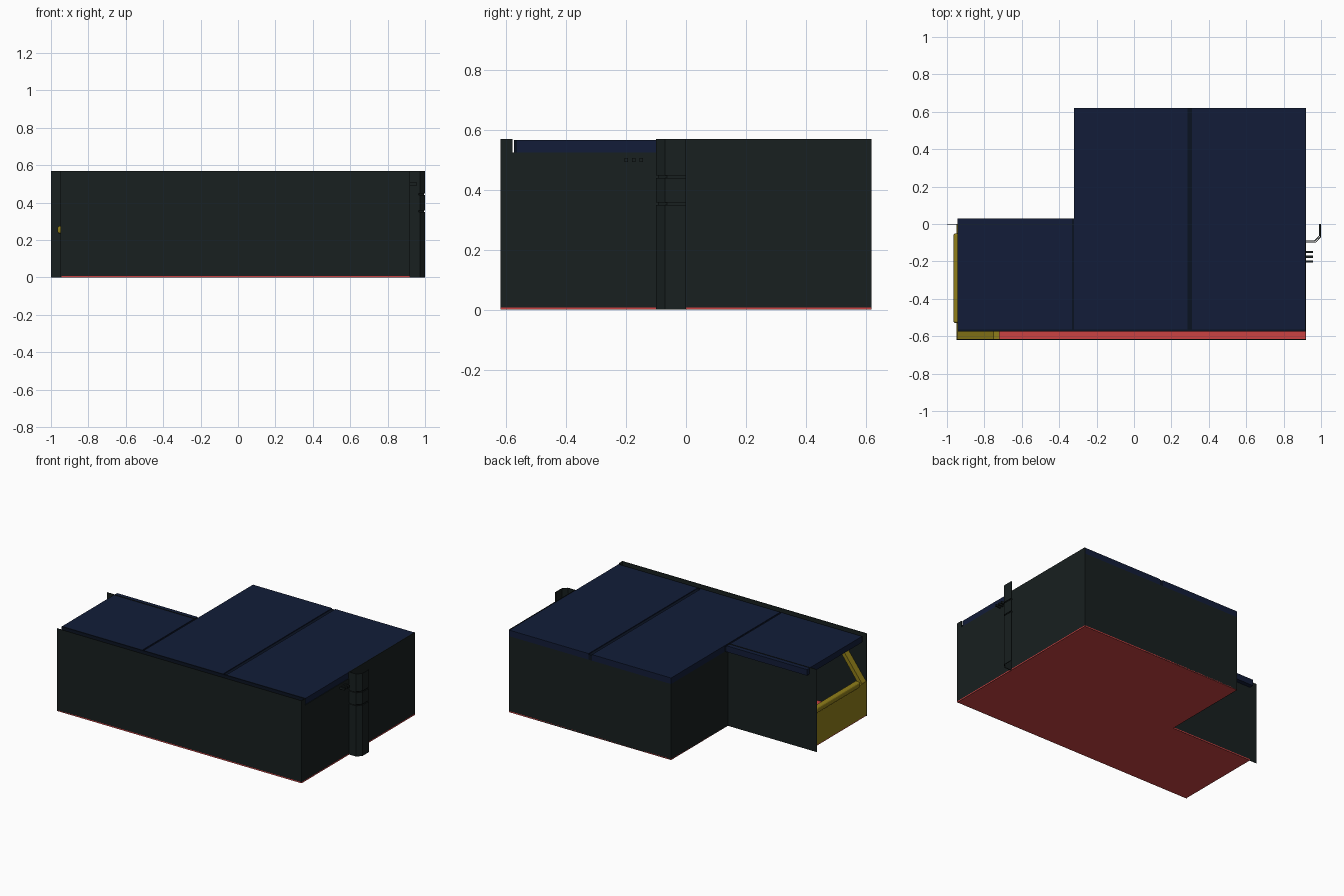
import bpy, bmesh
from mathutils import Vector

if "Cube" in bpy.data.objects:
    bpy.data.objects.remove(bpy.data.objects["Cube"])


def mat(name, rgb):
    m = bpy.data.materials.new(name)
    m.diffuse_color = (*rgb, 1)
    m.use_nodes = True
    m.node_tree.nodes["Principled BSDF"].inputs["Base Color"].default_value = m.diffuse_color
    return m


DARK = mat("dark_wall", (0.009, 0.014, 0.014))
NAVY = mat("navy_roof", (0.006, 0.012, 0.04))
SEAM = mat("dark_seam", (0.003, 0.006, 0.015))
RED = mat("red_floor", (0.6, 0.055, 0.055))
YELLOW = mat("yellow_cab", (0.28, 0.21, 0.01))


def prism(name, pts, axis, lo, hi, material):
    """Extrude a 2D outline along an axis (0=x, 1=y, 2=z)."""
    def place(p, d):
        v = list(p)
        v.insert(axis, d)
        return v
    bm = bmesh.new()
    face = bm.faces.new([bm.verts.new(place(p, lo)) for p in pts])
    out = bmesh.ops.extrude_face_region(bm, geom=[face])
    move = Vector((0, 0, 0))
    move[axis] = hi - lo
    bmesh.ops.translate(bm, vec=move, verts=[g for g in out["geom"] if isinstance(g, bmesh.types.BMVert)])
    bmesh.ops.recalc_face_normals(bm, faces=bm.faces)
    me = bpy.data.meshes.new(name)
    bm.to_mesh(me)
    bm.free()
    me.materials.append(material)
    ob = bpy.data.objects.new(name, me)
    bpy.context.collection.objects.link(ob)
    return ob


def box(name, x, y, z, material):
    return prism(name, [(x[0], y[0]), (x[1], y[0]), (x[1], y[1]), (x[0], y[1])], 2, *z, material)


L, M, R = -0.945, -0.32, 0.92      # left end, inner corner, right end
F, B, T = -0.62, 0.62, 0.57        # front, back, top
E, t = 0.525, 0.004                # underside of roof, sheet thickness

# L-shaped floor
prism("floor", [(L, F), (R, F), (R, B), (M, B), (M, 0), (L, 0)], 2, 0, 0.008, RED)

# Thin outer walls
box("front_wall", (L - 0.005, R), (F, F + t), (0, T), DARK)
box("side_wall", (-1, M), (-t, 0), (0, T), DARK)
box("partition_wall", (M, R - t), (-t, 0), (0.008, E), DARK)
box("back_wall", (M, R), (B - t, B), (0, E), DARK)
box("inner_corner_wall", (M, M + t), (0, B), (0, E), DARK)
prism("right_wall", [(F, 0), (B, 0), (B, T), (-0.1, T), (-0.1, E), (-0.58, E), (-0.58, T), (F, T)],
      0, R - t, R, DARK)

# Roof panels, with dark joints between them
RF = -0.565
box("left_roof_panel", (L, M - 0.012), (RF, 0.03), (E, T - 0.003), NAVY)
box("middle_roof_panel", (M, 0.285), (RF, B), (E, T - 0.003), NAVY)
box("right_roof_panel", (0.31, R - t), (RF, B), (E, T - 0.003), NAVY)
box("left_roof_joint", (M - 0.012, M), (RF, 0.03), (E, T - 0.008), SEAM)
box("right_roof_joint", (0.285, 0.31), (RF, B), (E, T - 0.008), SEAM)
box("roof_front_trim", (L, R - t), (RF - 0.01, RF), (E, T - 0.003), SEAM)

# Yellow cab end: lower panel, rounded sill and sloping window posts
box("cab_panel", (L - 0.003, -0.925), (F + t, -t), (0.008, 0.24), YELLOW)
sill = box("cab_sill", (-0.965, -0.925), (-0.53, -0.05), (0.235, 0.275), YELLOW)
bev = sill.modifiers.new("round", "BEVEL")
bev.width, bev.segments = 0.012, 3
for side, y0 in (("front", F + t), ("rear", -0.05)):
    prism(side + "_window_post", [(-0.945, 0.24), (-0.91, 0.24), (-0.72, 0.5), (-0.75, 0.5)],
          1, y0, y0 + 0.045, YELLOW)

# Chamfered end gangway in three sections with recessed bands


def gangway(name, d, z):
    a, b, c = 0.995 - d, -0.1 + d, 0.972 - d
    pts = [(R, b), (c, b), (a + 0.005, -0.07 + d), (a + 0.005, 0), (a, 0), (a, -0.068 + d),
           (c - 0.002, b + 0.005), (R, b + 0.005)]
    prism(name, pts, 2, *z, DARK)


for i, z in enumerate([(0, 0.35), (0.358, 0.44), (0.448, T)]):
    gangway(f"gangway_section_{i + 1}", 0, z)
for i, z in enumerate([(0.35, 0.358), (0.44, 0.448)]):
    gangway(f"gangway_band_{i + 1}", 0.006, z)

# Small connector pegs on the right wall
for i in range(3):
    y = -0.15 - 0.025 * i
    box(f"connector_peg_{i + 1}", (R, 0.958), (y - 0.006, y + 0.006), (0.493, 0.507), DARK)
